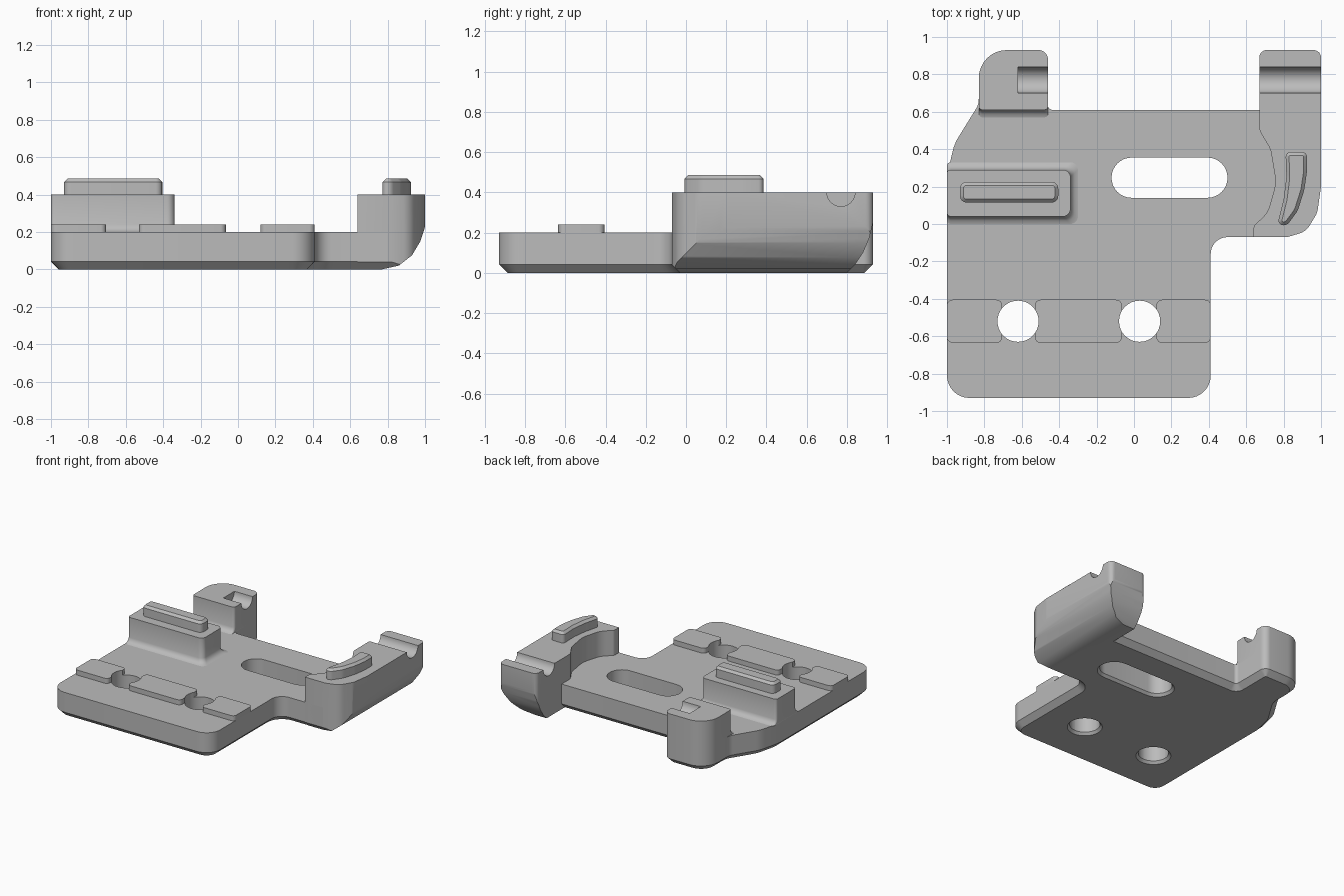
import bpy, bmesh, math
from mathutils import Vector

if "Cube" in bpy.data.objects:
    bpy.data.objects.remove(bpy.data.objects["Cube"], do_unlink=True)

GREY = bpy.data.materials.new("plain grey")
GREY.use_nodes = True
GREY.diffuse_color = (0.5, 0.5, 0.5, 1)
GREY.node_tree.nodes["Principled BSDF"].inputs["Base Color"].default_value = (0.5, 0.5, 0.5, 1)


def rounded(corners, steps=8):
    """Outline from (x, y, radius) corners, each replaced by an arc."""
    out = []
    for i, (x, y, r) in enumerate(corners):
        p = Vector((x, y))
        if not r:
            out.append(p)
            continue
        a = (Vector(corners[i - 1][:2]) - p).normalized()
        b = (Vector(corners[(i + 1) % len(corners)][:2]) - p).normalized()
        half = a.angle(b) / 2
        t = r / math.tan(half)
        centre = p + (a + b).normalized() * (r / math.sin(half))
        start, end = p + a * t - centre, p + b * t - centre
        sweep = start.angle(end)
        for k in range(steps + 1):
            f = k / steps
            out.append(centre + (start * math.sin((1 - f) * sweep)
                                 + end * math.sin(f * sweep)) / math.sin(sweep))
    return out


def rect(x0, x1, y0, y1, r):
    return rounded([(x0, y0, r), (x1, y0, r), (x1, y1, r), (x0, y1, r)])


def loft(name, levels, bottom=0, top=0, axes="xyz"):
    """Skin stacked outlines [(height, points)]; optionally chamfer the rims."""
    bm = bmesh.new()
    rings = []
    for h, pts in levels:
        ring = []
        for p in pts:
            v = dict(zip(axes, (p[0], p[1], h)))
            ring.append(bm.verts.new((v["x"], v["y"], v["z"])))
        rings.append(ring)
    n = len(rings[0])
    for lo, hi in zip(rings, rings[1:]):
        for i in range(n):
            bm.faces.new((lo[i], lo[(i + 1) % n], hi[(i + 1) % n], hi[i]))
    caps = [bm.faces.new(rings[0][::-1]), bm.faces.new(rings[-1])]
    bmesh.ops.recalc_face_normals(bm, faces=bm.faces)
    for cap, size in zip(caps, (bottom, top)):
        if size:
            bmesh.ops.bevel(bm, geom=list(cap.edges), offset=size, segments=1,
                            affect='EDGES', clamp_overlap=False)
    mesh = bpy.data.meshes.new(name)
    bm.to_mesh(mesh)
    bm.free()
    mesh.materials.append(GREY)
    ob = bpy.data.objects.new(name, mesh)
    bpy.context.collection.objects.link(ob)
    return ob


def prism(name, pts, z0, z1, **kw):
    return loft(name, [(z0, pts), (z1, pts)], **kw)


def combine(ob, tool, operation='DIFFERENCE'):
    mod = ob.modifiers.new("cut", 'BOOLEAN')
    mod.operation, mod.object, mod.solver = operation, tool, 'EXACT'
    bpy.context.view_layer.objects.active = ob
    bpy.ops.object.modifier_apply(modifier=mod.name)


# Cutters: two screw holes, a slot, and the grooves across the upright parts
def opening(name, x0, x1, y0, y1):
    levels = []
    for z, m in ((-0.02, 0.035), (0.02, 0), (0.5, 0)):
        r = (y1 - y0) / 2 + m
        levels.append((z, rect(x0 - m, x1 + m, y0 - m, y1 + m, r * 0.995)))
    return loft(name, levels)


holes = [opening("hole_cutter", x - 0.11, x + 0.11, -0.63, -0.41) for x in (-0.62, 0.03)]
slot = opening("slot_cutter", -0.12, 0.5, 0.14, 0.355)
groove_circle = [(0.77 + 0.07 * math.cos(a * math.pi / 16), 0.4 + 0.07 * math.sin(a * math.pi / 16))
                 for a in range(32)]
grooves = [loft("groove_cutter", [(a, groove_circle), (b, groove_circle)], axes="yzx")
           for a, b in ((-0.62, -0.3), (0.5, 1.2))]

# Base plate with chamfered underside
plate = prism("base_plate", rounded([
    (-1, -0.93, 0.12), (0.41, -0.93, 0.12), (0.41, -0.07, 0.09), (0.8, -0.07, 0),
    (0.8, 0.61, 0), (-0.46, 0.61, 0.025), (-0.46, 0.93, 0.05), (-0.83, 0.93, 0.15),
    (-0.83, 0.64, 0.1), (-0.96, 0.43, 0.25), (-1, 0.26, 0.2)]), 0, 0.2, bottom=0.042)
for c in holes + [slot]:
    combine(plate, c)

# Low strips between the screw holes
for side, x0, x1 in (("right", -1, -0.705), ("middle", -0.53, -0.065), ("left", 0.12, 0.41)):
    strip = prism(side + "_strip", rect(x0, x1, -0.635, -0.405, 0.03), 0.2, 0.24)
    for c in holes:
        combine(strip, c)

# Raised block and corner post, each with a small fillet at the foot
FOOT = ((0.2, 0.04), (0.206, 0.022), (0.22, 0.008), (0.24, 0), (0.4, 0))
loft("raised_block", [(z, rounded([
    (-1, 0.04 - m, 0.02), (-0.34 + m, 0.04 - m, 0.04),
    (-0.34 + m, 0.29 + m, 0.04), (-1, 0.29 + m, 0.02)])) for z, m in FOOT])
post = loft("corner_post", [(z, rounded([
    (-0.83, 0.61 - m, 0.02), (-0.46, 0.61 - m, 0.02),
    (-0.46, 0.93, 0.05), (-0.83, 0.93, 0.15)])) for z, m in FOOT])
combine(post, grooves[0])

# Side wing: plan outline trimmed by a rounded flank and a rounded tail
wing = prism("side_wing", rounded([
    (0.64, -0.07, 0), (0.82, -0.07, 0), (0.92, -0.04, 0.1), (0.98, 0.06, 0.1), (1, 0.2, 0.1),
    (1, 0.93, 0.04), (0.67, 0.93, 0.04), (0.67, 0.5, 0.08), (0.73, 0.4, 0.12),
    (0.76, 0.22, 0.2), (0.715, 0.06, 0.15), (0.64, -0.01, 0.03)]), 0, 0.4)
flank = [(0.5, 0), (0.77, 0), (0.86, 0.02), (0.93, 0.075), (0.975, 0.15), (0.995, 0.21),
         (1.01, 0.27), (1.01, 0.5), (0.5, 0.5)]
tail = [(-0.03, 0), (0.8, 0), (0.84, 0.04), (0.88, 0.1), (0.91, 0.17), (0.925, 0.23),
        (0.94, 0.3), (0.94, 0.5), (-0.08, 0.5), (-0.08, 0.05)]
trims = [loft("flank_trim", [(-0.5, flank), (1.2, flank)], axes="xzy"),
         loft("tail_trim", [(0.4, tail), (1.2, tail)], axes="yzx")]
for t in trims:
    combine(wing, t, 'INTERSECT')
combine(wing, grooves[1])

# Contact pads with chamfered tops
prism("straight_pad", rect(-0.93, -0.405, 0.115, 0.225, 0.035), 0.4, 0.485, top=0.018)
prism("curved_pad", rounded([
    (0.765, -0.01, 0.025), (0.82, -0.005, 0.04), (0.875, 0.07, 0.1), (0.91, 0.18, 0.2),
    (0.925, 0.28, 0.2), (0.925, 0.385, 0.025), (0.81, 0.385, 0.025),
    (0.815, 0.25, 0.2), (0.80, 0.13, 0.2)], 4), 0.4, 0.485, top=0.018)

for c in holes + [slot] + grooves + trims:
    bpy.data.objects.remove(c, do_unlink=True)

# Smooth the rounded surfaces, keep edges crisp
for ob in bpy.context.scene.objects:
    ob.select_set(ob.type == 'MESH' and GREY.name in ob.data.materials)
bpy.context.view_layer.objects.active = plate
bpy.ops.object.shade_smooth_by_angle(angle=math.radians(30))
